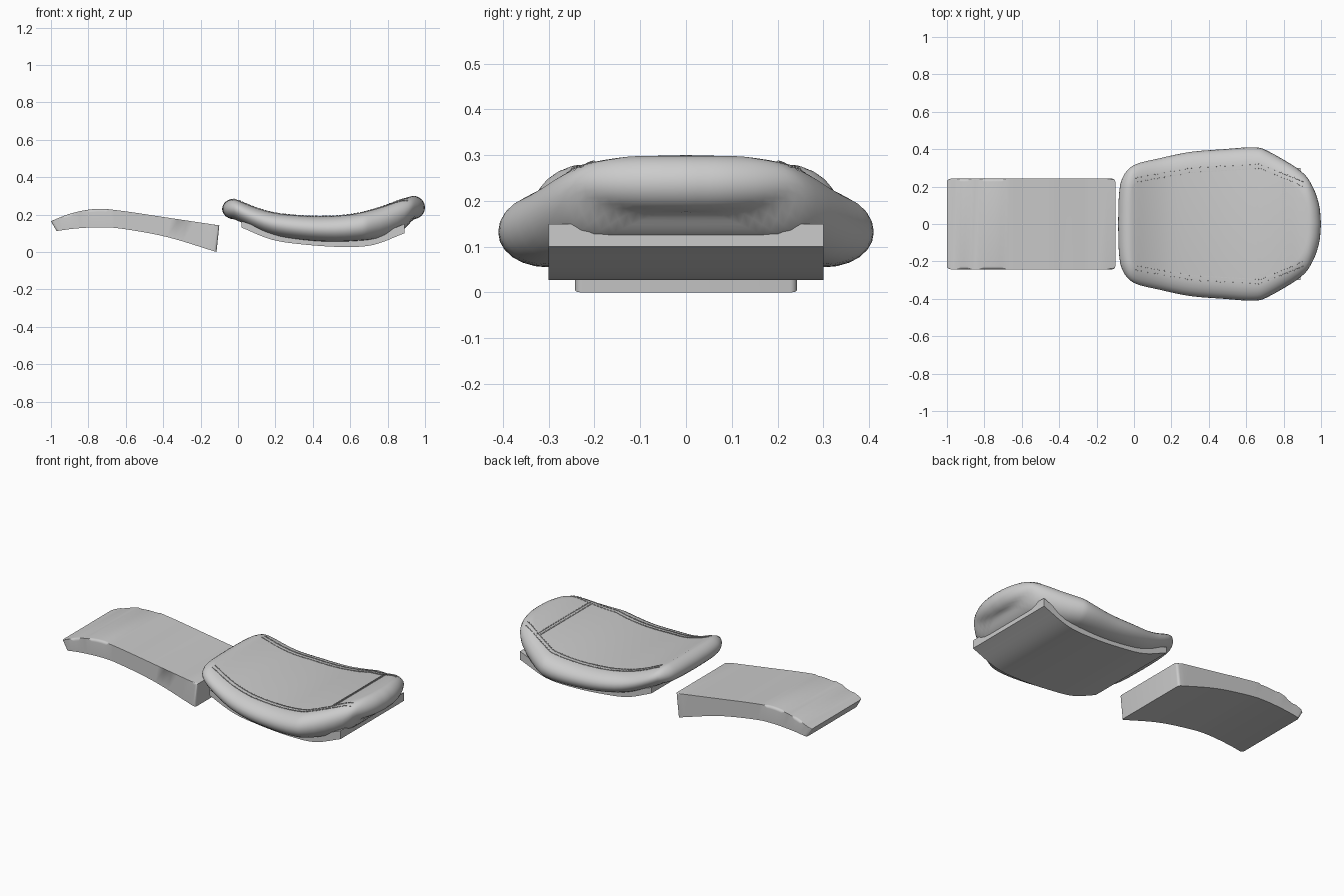
import bpy, bmesh, math
from mathutils import Vector, Matrix
from mathutils.bvhtree import BVHTree

if "Cube" in bpy.data.objects:
    bpy.data.objects.remove(bpy.data.objects["Cube"], do_unlink=True)

GREY = (0.6, 0.6, 0.6, 1)
mat = bpy.data.materials.new("soft grey")
mat.use_nodes = True
mat.diffuse_color = GREY
mat.node_tree.nodes["Principled BSDF"].inputs["Base Color"].default_value = GREY


def spline(pts, steps=6):
    """Smooth curve through 2D points."""
    p = [Vector(q) for q in pts]
    p = [2 * p[0] - p[1]] + p + [2 * p[-1] - p[-2]]
    out = []
    for a, b, c, d in zip(p, p[1:], p[2:], p[3:]):
        for k in range(steps):
            t = k / steps
            out.append(0.5 * (2 * b + (c - a) * t + (2 * a - 5 * b + 4 * c - d) * t ** 2
                              + (3 * b - a - 3 * c + d) * t ** 3))
    return out + [p[-2]]


def height(curve, x):
    """Height of a sampled curve at x, held level past its ends."""
    if x <= curve[0].x:
        return curve[0].y
    for a, b in zip(curve, curve[1:]):
        if x <= b.x:
            return a.y + (b.y - a.y) * (x - a.x) / (b.x - a.x)
    return curve[-1].y


def finish(bm, name, angle=40):
    bmesh.ops.recalc_face_normals(bm, faces=bm.faces)
    mesh = bpy.data.meshes.new(name)
    bm.to_mesh(mesh)
    mesh.materials.append(mat)
    ob = bpy.data.objects.new(name, mesh)
    bpy.context.collection.objects.link(ob)
    bpy.ops.object.select_all(action="DESELECT")
    ob.select_set(True)
    bpy.context.view_layer.objects.active = ob
    bpy.ops.object.shade_smooth_by_angle(angle=math.radians(angle))
    return ob


def slab(top, bottom, half):
    """Side profile, extruded across the width."""
    bm = bmesh.new()
    rings = []
    for t, b in zip(top, bottom):
        rings.append([bm.verts.new((q.x, y, q.y)) for q, y in
                      ((t, -half), (t, half), (b, half), (b, -half))])
    for r, s in zip(rings, rings[1:]):
        for k in range(4):
            bm.faces.new((r[k], r[(k + 1) % 4], s[(k + 1) % 4], s[k]))
    bm.faces.new(rings[0])
    bm.faces.new(rings[-1])
    return bm, rings


# Bent pad with softened upper edges and end corners
pad_top = spline([(-1, .165), (-.89, .207), (-.76, .23), (-.63, .221), (-.36, .181), (-.1, .142)])
pad_bottom = spline([(-.97, .112), (-.87, .125), (-.74, .132), (-.62, .124), (-.38, .08), (-.115, 0)])
bm, rings = slab(pad_top, pad_bottom, .242)
soft = [bm.edges.get((r[k], s[k])) for r, s in zip(rings, rings[1:]) for k in (0, 1)]
soft += [bm.edges.get((r[a], r[b])) for r in (rings[0], rings[-1]) for a, b in ((0, 3), (1, 2))]
bmesh.ops.bevel(bm, geom=soft, offset=.04, segments=5, profile=.5, affect="EDGES", clamp_overlap=True)
finish(bm, "bent_pad")

# Curved base plate under the cushion
base_bottom = spline([(.02, .13), (.18, .066), (.35, .04), (.55, .027), (.72, .037), (.89, .1)])
base_top = spline([(.02, .165), (.18, .11), (.35, .085), (.55, .07), (.72, .085), (.89, .15)])
bm, rings = slab(base_top, base_bottom, .3)
finish(bm, "seat_base")

# Cushion: rounded rim swept round the outline, dished from end to end
top = spline([(-.02, .285), (.1, .235), (.22, .205), (.42, .19), (.6, .2), (.75, .235), (.87, .281), (.935, .3)])
low = spline([(-.02, .175), (.15, .1), (.3, .07), (.5, .055), (.7, .065), (.8, .085), (.89, .125), (.935, .175)])
outline = spline([(-.085, 0), (-.08, .16), (-.06, .25), (0, .315), (.14, .352), (.3, .385), (.48, .4),
                  (.64, .41), (.72, .388), (.89, .285), (.955, .2), (.99, .1), (1, 0)], 4)
bm = bmesh.new()
ARC = 12
columns = []
for i, p in enumerate(outline):
    d = outline[min(i + 1, len(outline) - 1)] - outline[max(i - 1, 0)]
    n = Vector((-d.y, d.x)).normalized()
    if p.y == 0:
        n = Vector((-1 if i == 0 else 1, 0))
    left, right = [], []
    for k in range(ARC + 1):
        a = math.pi * (k / ARC - .5)
        inset = 1 - math.cos(a)
        x = p.x - n.x * .065 * inset
        y = max(p.y - n.y * .1 * inset, 0)
        hi, lo = height(top, x), height(low, x)
        z = (hi + lo) / 2 + (hi - lo) / 2 * math.sin(a)
        left.append(bm.verts.new((x, y, z)))
        right.append(left[-1] if p.y == 0 else bm.verts.new((x, -y, z)))
    columns.append((left, right))


def face(*verts):
    verts = list(dict.fromkeys(verts))
    if len(verts) > 2:
        bm.faces.new(verts)


for (l0, r0), (l1, r1) in zip(columns, columns[1:]):
    for k in range(ARC):
        face(l0[k], l1[k], l1[k + 1], l0[k + 1])
        face(r0[k], r0[k + 1], r1[k + 1], r1[k])
    for k in (0, ARC):
        face(l0[k], l1[k], r1[k], r0[k])
bmesh.ops.recalc_face_normals(bm, faces=bm.faces)
surface = BVHTree.FromBMesh(bm)
finish(bm, "cushion", 60)

# Stitching: small raised dashes laid on the cushion
bm = bmesh.new()


def stitch_row(path, pitch):
    for a, b in zip(path, path[1:]):
        a, b = Vector(a), Vector(b)
        count = round((b - a).length / pitch)
        for k in range(count):
            c = a.lerp(b, (k + .5) / count)
            hit, normal, _, _ = surface.ray_cast(Vector((c.x, c.y, 1)), Vector((0, 0, -1)))
            along = Vector((b.x - a.x, b.y - a.y, 0))
            along = (along - normal * along.dot(normal)).normalized()
            frame = Matrix((along, normal.cross(along), normal)).transposed().to_4x4()
            bmesh.ops.create_cube(bm, size=1, matrix=Matrix.Translation(hit) @ frame
                                  @ Matrix.Diagonal((pitch * .75, .005, .007, 1)))


for side in (1, -1):
    for shift in (0, .025):
        stitch_row([(x, side * (y - shift)) for x, y in
                    ((0, .245), (.3, .3), (.5, .312), (.67, .322), (.91, .225))], .018)
for x in (.797, .811):
    stitch_row([(x, -.25), (x, .25)], .012)
finish(bm, "stitching", 30)
